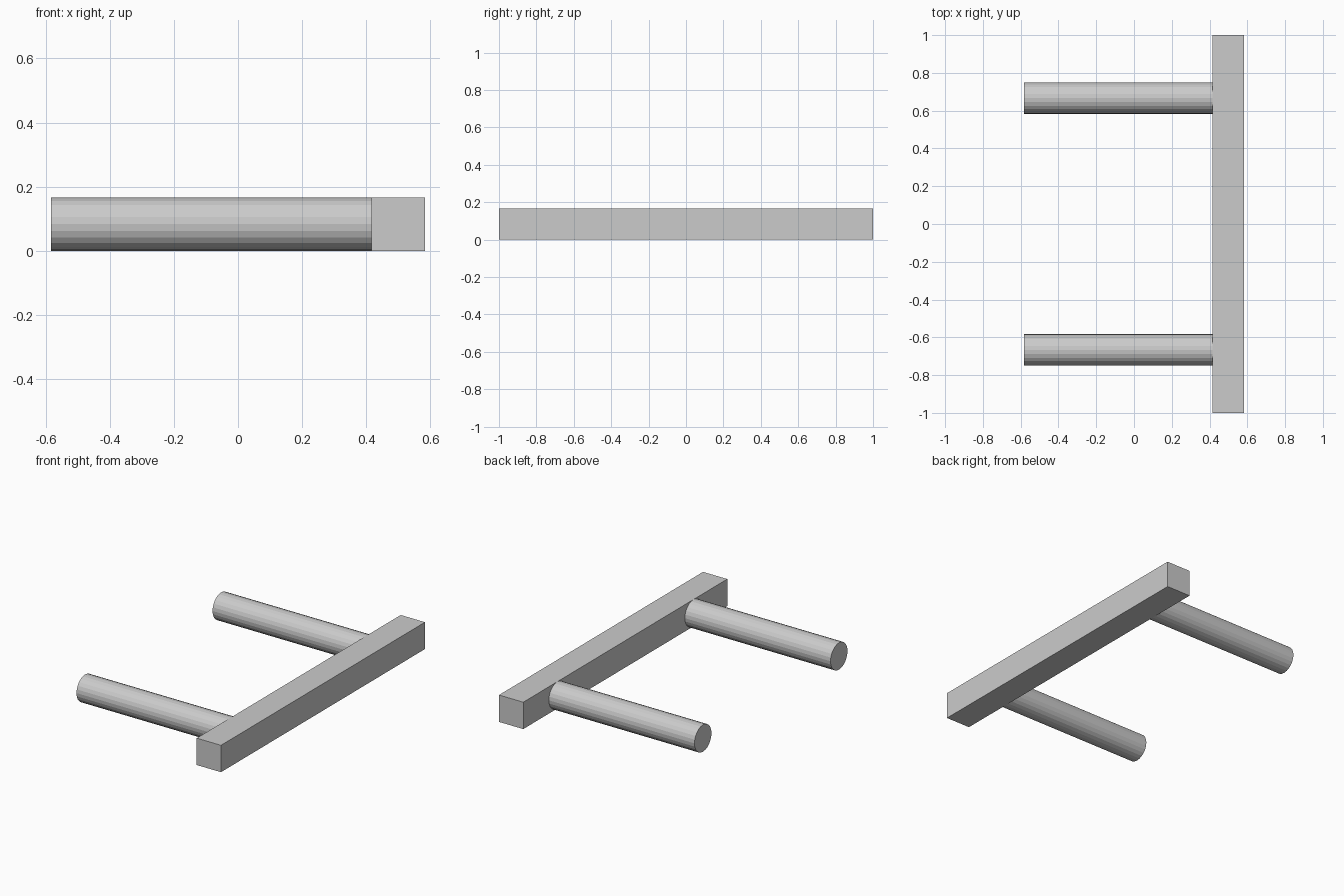
import bpy
from math import pi

if "Cube" in bpy.data.objects:
    bpy.data.objects.remove(bpy.data.objects["Cube"])

T = 1 / 6            # bar thickness and peg diameter
X_END = 0.5 + T / 2  # half of the overall depth
OVERLAP = 0.01       # peg seated slightly into the bar


def peg(name, y):
    x0, x1 = -X_END, X_END - T + OVERLAP
    bpy.ops.mesh.primitive_cylinder_add(
        vertices=24, radius=T / 2, depth=x1 - x0,
        location=((x0 + x1) / 2, y, T / 2), rotation=(0, pi / 2, 0))
    bpy.context.object.name = name


# Square crossbar
bpy.ops.mesh.primitive_cube_add(size=1, location=(0.5, 0, T / 2))
bar = bpy.context.object
bar.name = "crossbar"
bar.scale = (T, 2, T)
bpy.ops.object.transform_apply(location=False, rotation=False, scale=True)

# Two round pegs
for side, sign in (("front", -1), ("back", 1)):
    peg(side + "_peg", sign * 2 / 3)
